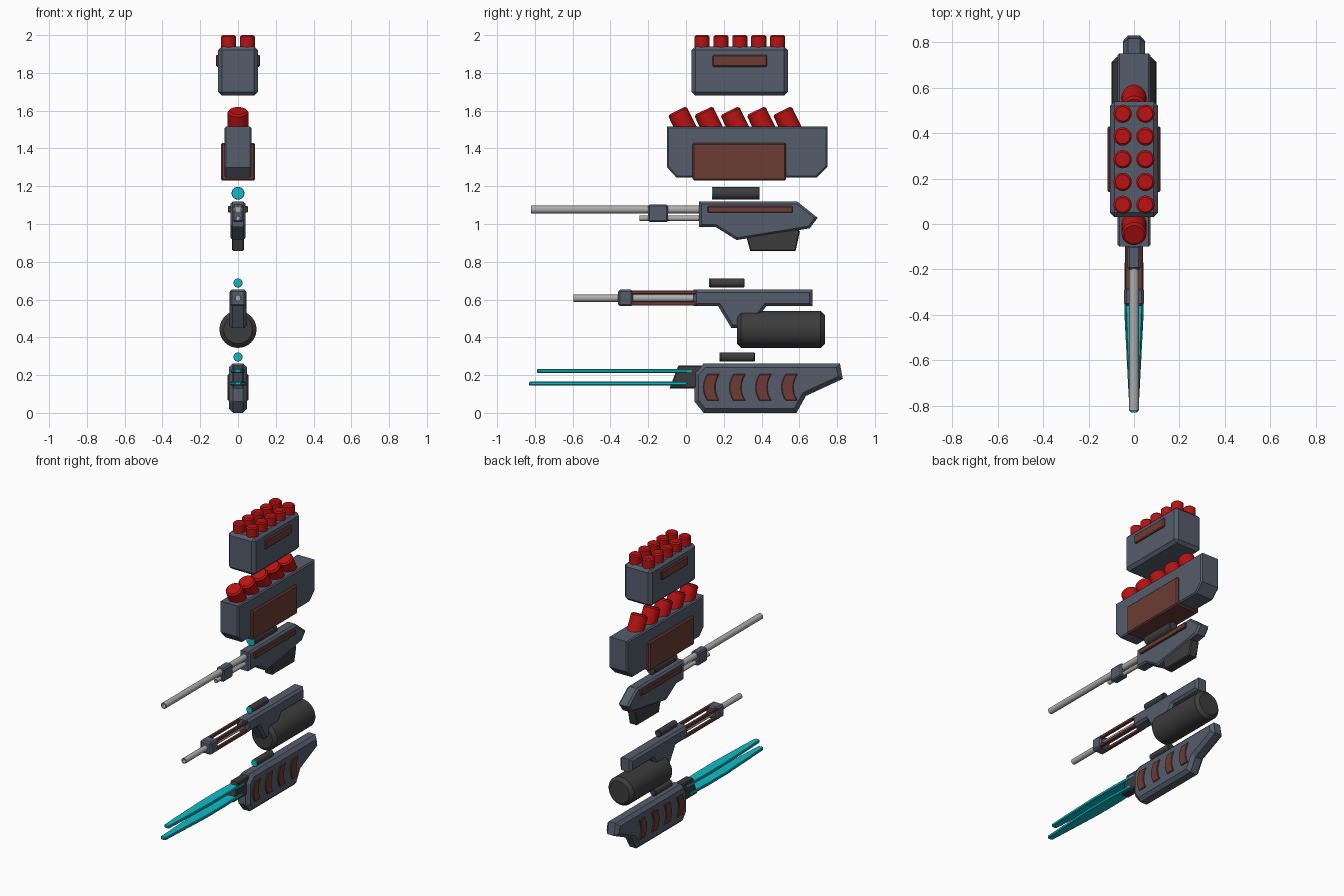
import bpy, bmesh, math
from mathutils import Vector

if "Cube" in bpy.data.objects:
    bpy.data.objects.remove(bpy.data.objects["Cube"])

def mat(name, c):
    m = bpy.data.materials.new(name)
    m.diffuse_color = (*c, 1)
    m.use_nodes = True
    m.node_tree.nodes["Principled BSDF"].inputs["Base Color"].default_value = m.diffuse_color
    return m

BLUE = mat("blue_grey", (.09, .11, .15))
RUST = mat("rust", (.15, .045, .035))
RED = mat("red", (.5, .006, .006))
CYAN = mat("cyan", (.005, .5, .56))
DARK = mat("dark", (.045, .046, .045))
STEEL = mat("steel", (.42, .42, .42))

def finish(name, bm, m, smooth=False):
    bmesh.ops.recalc_face_normals(bm, faces=bm.faces)
    me = bpy.data.meshes.new(name)
    bm.to_mesh(me)
    bm.free()
    me.materials.append(m)
    ob = bpy.data.objects.new(name, me)
    bpy.context.collection.objects.link(ob)
    if smooth:
        bpy.ops.object.select_all(action='DESELECT')
        ob.select_set(True)
        bpy.context.view_layer.objects.active = ob
        bpy.ops.object.shade_smooth_by_angle(angle=math.radians(30))
    return ob

def prism(name, pts, w, m, bev=0.0, axis='x', offset=0.0):
    """Extrude a (y,z) profile to x = +-w, or an (x,y) profile to z = offset +-w."""
    bm = bmesh.new()
    place = (lambda a, b, t: (t, a, b)) if axis == 'x' else (lambda a, b, t: (a, b, offset + t))
    lo = [bm.verts.new(place(a, b, -w)) for a, b in pts]
    hi = [bm.verts.new(place(a, b, w)) for a, b in pts]
    caps = [bm.faces.new(lo), bm.faces.new(hi[::-1])]
    n = len(pts)
    for i in range(n):
        j = (i + 1) % n
        bm.faces.new((lo[j], lo[i], hi[i], hi[j]))
    bmesh.ops.recalc_face_normals(bm, faces=bm.faces)
    if bev:
        bmesh.ops.bevel(bm, geom=[e for f in caps for e in f.edges], offset=bev,
                        segments=1, profile=.5, affect='EDGES')
    return finish(name, bm, m)

def box(name, w, y0, y1, z0, z1, m, bev=0.006, x=0.0):
    bm = bmesh.new()
    bmesh.ops.create_cube(bm, size=1)
    for v in bm.verts:
        v.co = (x + v.co.x * 2 * w, (y0 + y1) / 2 + v.co.y * (y1 - y0), (z0 + z1) / 2 + v.co.z * (z1 - z0))
    if bev:
        bmesh.ops.bevel(bm, geom=bm.edges[:], offset=bev, segments=1, profile=.5, affect='EDGES')
    return finish(name, bm, m)

def cyl(name, p0, p1, r, m, bev=0.0, seg=24, hollow=False):
    """Cylinder from p0 to p1, optionally bored at the p1 end."""
    p0, p1 = Vector(p0), Vector(p1)
    d = p1 - p0
    bm = bmesh.new()
    bmesh.ops.create_cone(bm, cap_ends=True, segments=seg, radius1=r, radius2=r, depth=d.length)
    if bev:
        rims = [e for e in bm.edges if abs(e.verts[0].co.z - e.verts[1].co.z) < 1e-6]
        bmesh.ops.bevel(bm, geom=rims, offset=bev, segments=1, profile=.5, affect='EDGES')
    if hollow:
        bm.normal_update()
        top = max(bm.faces, key=lambda f: f.normal.z)
        bmesh.ops.inset_individual(bm, faces=[top], thickness=r * .3, depth=0)
        bmesh.ops.inset_individual(bm, faces=[top], thickness=r * .02, depth=-.04)
    rot = d.to_track_quat('Z', 'Y').to_matrix()
    for v in bm.verts:
        v.co = rot @ v.co + (p0 + p1) / 2
    return finish(name, bm, m, True)

def scope(name, y0, y1, z, r):
    cyl(name, (0, y1, z), (0, y0, z), r, DARK, .004)
    cyl(name + "_lens", (0, y0 + .01, z), (0, y0 - .002, z), r * .95, CYAN)

# Top missile pod: box, side panels, 2 x 5 tubes
box("pod_body", .105, .03, .54, 1.68, 1.94, BLUE, .02)
box("pod_side_panel", .117, .14, .43, 1.832, 1.895, RUST)
for i in range(5):
    for s in (-1, 1):
        y = .085 + .1 * i
        cyl("pod_missile", (s * .05, y, 1.9), (s * .05, y, 2.0), .04, RED, .008)

# Slanted launcher with five tilted tubes
prism("launcher_body", [(-.1, 1.515), (.75, 1.515), (.75, 1.305), (.69, 1.245), (-.05, 1.245), (-.1, 1.3)],
      .072, BLUE, .008)
box("launcher_side_panel", .09, .035, .53, 1.23, 1.43, RUST, .008)
for i in range(5):
    y = -.047 + .139 * i
    cyl("launcher_missile", (0, y + .066, 1.465), (0, y, 1.6), .055, RED, .01)

# Long rifle
prism("long_rifle_body", [(.07, 1.118), (.59, 1.118), (.697, 1.033), (.655, .977), (.268, .915),
                          (.156, .985), (.07, .985)], .04, BLUE, .012)
box("long_rifle_panel", .053, .115, .565, 1.06, 1.095, RUST, .004)
prism("long_rifle_magazine", [(.32, .93), (.345, 1.0), (.57, 1.0), (.603, .96), (.58, .857), (.34, .857)],
      .032, DARK, .006)
cyl("long_rifle_barrel", (0, .1, 1.077), (0, -.82, 1.077), .021, STEEL, hollow=True)
cyl("long_rifle_lower_barrel", (0, .1, 1.03), (0, -.245, 1.03), .014, STEEL, hollow=True)
box("long_rifle_clamp", .028, -.2, -.095, 1.01, 1.102, BLUE, .008)
scope("long_rifle_scope", .14, .39, 1.163, .034)

# Canister rifle
prism("canister_rifle_body", [(.04, .653), (.67, .653), (.67, .565), (.425, .565), (.39, .52), (.31, .45),
                              (.24, .45), (.17, .565), (.04, .565)], .045, BLUE, .015)
cyl("canister_rifle_tank", (0, .27, .442), (0, .735, .442), .098, DARK, .022, 32)
cyl("canister_rifle_barrel", (0, .06, .607), (0, -.595, .607), .019, STEEL, hollow=True)
box("canister_rifle_clamp", .043, -.36, -.28, .565, .652, BLUE, .01)
for sx in (-1, 1):
    for z in (.579, .638):
        y0, y1 = -.3, .06
        box("canister_rifle_rail", .011, y0, y1, z - .011, z + .011, RUST, .004, x=sx * .029)
scope("canister_rifle_scope", .125, .31, .688, .024)

# Blade gun: body, curved ribs, mount, two blades
prism("blade_gun_body", [(.045, .212), (.093, .262), (.815, .262), (.83, .18), (.635, .09), (.585, 0),
                         (.093, 0), (.045, .06)], .048, BLUE, .022)
for i in range(4):
    yc = .135 + .138 * i
    zs = [.065 + .14 * k / 8 for k in range(9)]
    bow = lambda z: .022 * (1 - ((z - .135) / .07) ** 2)
    pts = [(yc - .022 - bow(z), z) for z in zs] + [(yc + .042 - bow(z), z) for z in zs[::-1]]
    prism("blade_gun_rib", pts, .055, RUST, .004)
prism("blade_gun_mount", [(-.04, .252), (.1, .252), (.1, .13), (-.087, .13)], .03, DARK, .006)
for z, tip, root, w in ((.222, -.79, .04, .037), (.155, -.83, 0, .042)):
    half = [(w * .8, root), (w, root - .2), (w, root - .4), (.026, tip + .12), (.02, tip + .01), (.012, tip)]
    prism("blade", half + [(-x, y) for x, y in half[::-1]], .01, CYAN, .004, axis='z', offset=z)
scope("blade_gun_scope", .18, .365, .296, .024)
